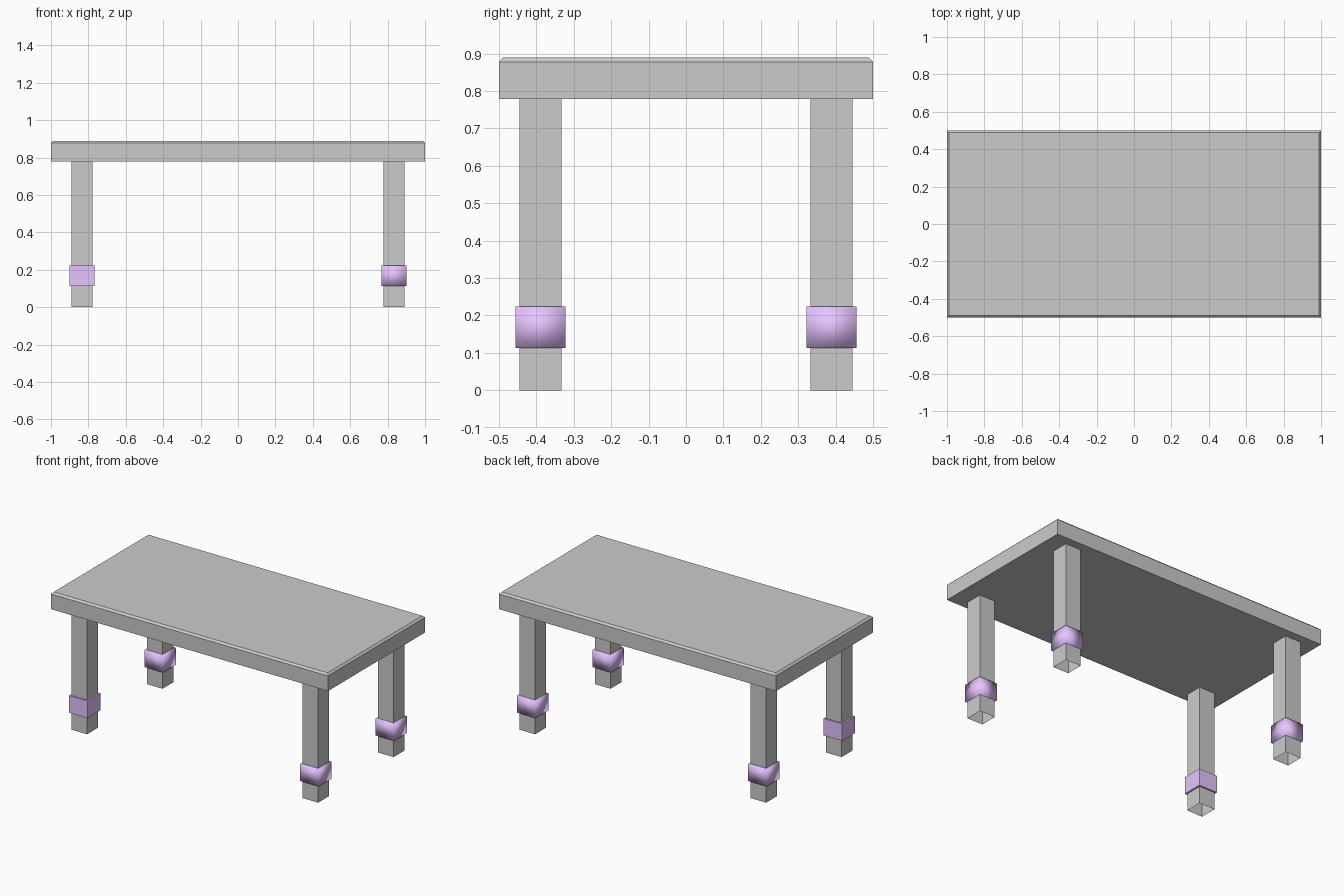
import bpy, bmesh

if "Cube" in bpy.data.objects:
    bpy.data.objects.remove(bpy.data.objects["Cube"])

purple = bpy.data.materials.new("purple_cuff")
purple.diffuse_color = (0.8, 0.55, 1.0, 1)
purple.use_nodes = True
purple.node_tree.nodes["Principled BSDF"].inputs["Base Color"].default_value = purple.diffuse_color


def box(name, center, size, open_ends=False, smooth=False, mat=None):
    """Axis-aligned box; optionally a tube without top and bottom faces."""
    bm = bmesh.new()
    bmesh.ops.create_cube(bm, size=1)
    bmesh.ops.scale(bm, vec=size, verts=bm.verts)
    if open_ends:
        bm.normal_update()
        ends = [f for f in bm.faces if abs(f.normal.z) > 0.5]
        bmesh.ops.delete(bm, geom=ends, context='FACES_ONLY')
    for f in bm.faces:
        f.smooth = smooth
    mesh = bpy.data.meshes.new(name)
    bm.to_mesh(mesh)
    bm.free()
    if mat:
        mesh.materials.append(mat)
    obj = bpy.data.objects.new(name, mesh)
    obj.location = center
    bpy.context.collection.objects.link(obj)
    return obj


# Table top with a small chamfer around its upper edge
top = box("table_top", (0, 0, 0.834), (2, 1, 0.111))
bm = bmesh.new()
bm.from_mesh(top.data)
rim = [e for e in bm.edges if all(v.co.z > 0 for v in e.verts)]
bmesh.ops.bevel(bm, geom=rim, offset=0.012, segments=1, affect='EDGES')
bm.to_mesh(top.data)
bm.free()

# Four hollow legs, each with a coloured cuff near the foot
for y_name, sy in (("front", -1), ("back", 1)):
    for x_name, sx in (("left", -1), ("right", 1)):
        x, y = sx * 0.834, sy * 0.389
        box(f"{y_name}_{x_name}_leg", (x, y, 0.39), (0.112, 0.112, 0.78),
            open_ends=True)
        # The front left cuff is flat shaded, the others are smooth
        box(f"{y_name}_{x_name}_cuff", (x, y, 0.168), (0.133, 0.133, 0.111),
            smooth=(sx, sy) != (-1, -1), mat=purple)
